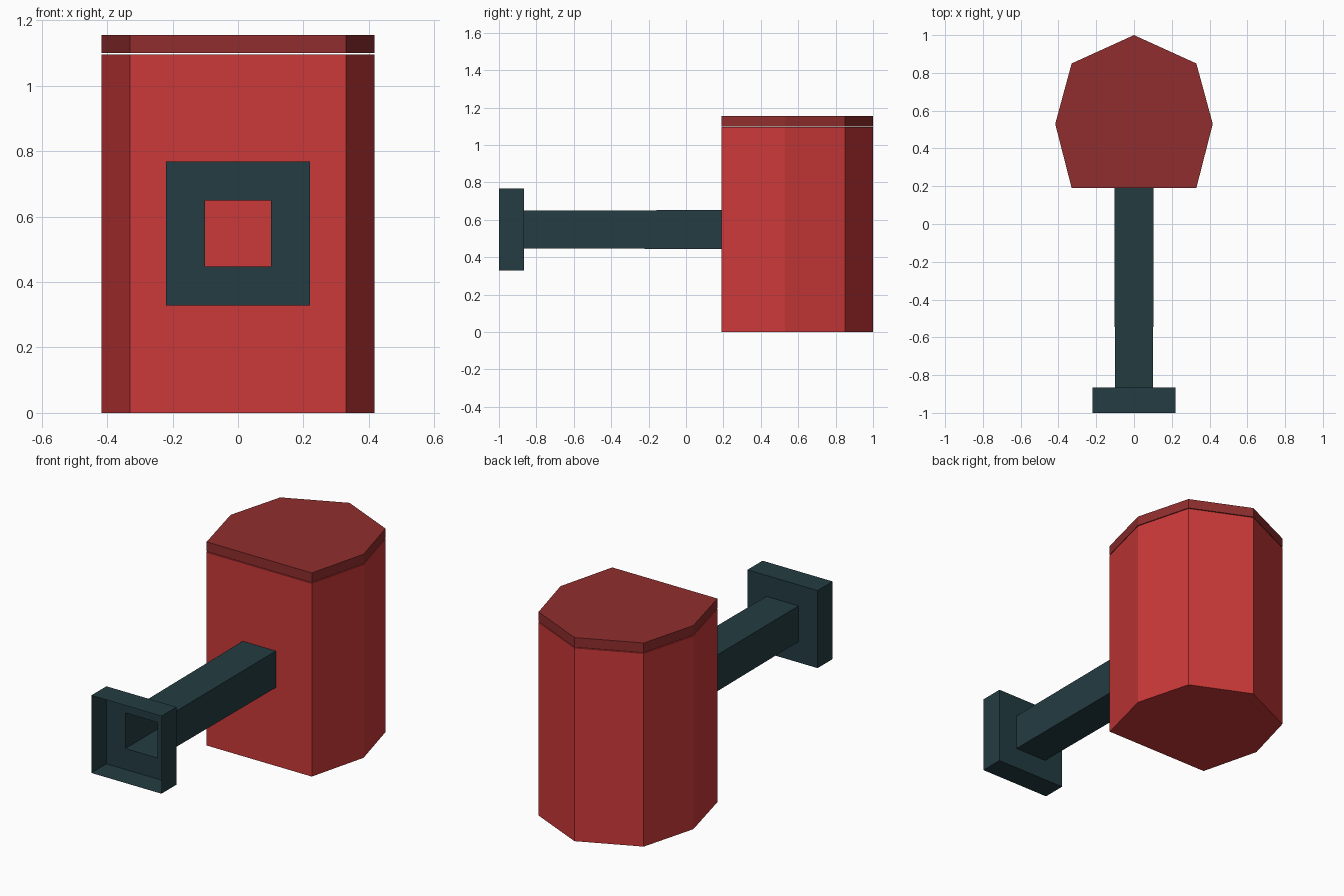
import bpy, bmesh

if "Cube" in bpy.data.objects:
    bpy.data.objects.remove(bpy.data.objects["Cube"])


def material(name, rgb):
    m = bpy.data.materials.new(name)
    m.diffuse_color = (*rgb, 1)
    m.use_nodes = True
    m.node_tree.nodes["Principled BSDF"].inputs["Base Color"].default_value = m.diffuse_color
    return m


red = material("red", (0.60, 0.040, 0.040))
dark_red = material("dark_red", (0.28, 0.027, 0.027))
slate = material("dark_teal", (0.017, 0.045, 0.054))


def finish(name, bm, mat):
    me = bpy.data.meshes.new(name)
    bm.to_mesh(me)
    bm.free()
    me.materials.append(mat)
    ob = bpy.data.objects.new(name, me)
    bpy.context.collection.objects.link(ob)
    return ob


def prism(name, outline, z0, z1, mat):
    bm = bmesh.new()
    face = bm.faces.new([bm.verts.new((x, y, z0)) for x, y in outline])
    top = bmesh.ops.extrude_face_region(bm, geom=[face], use_keep_orig=True)["geom"]
    for v in top:
        if isinstance(v, bmesh.types.BMVert):
            v.co.z = z1
    bmesh.ops.recalc_face_normals(bm, faces=bm.faces[:])
    return finish(name, bm, mat)


# Seven-sided drum, half profile mirrored across x = 0
half = [(0.33, 0.19), (0.417, 0.53), (0.33, 0.85)]
outline = half + [(0, 1.0)] + [(-x, y) for x, y in reversed(half)]
prism("drum_body", outline, 0, 1.096, red)
prism("drum_lid", outline, 1.10, 1.155, dark_red)

# Hollow square arm with an open-fronted end flange, made of thin sheets
CZ = 0.548
rings = [(0.22, -1.0), (0.22, -0.865), (0.101, -0.865), (0.104, 0.19)]
bm = bmesh.new()
loops = [[bm.verts.new((sx * r, y, CZ + sz * r))
          for sx, sz in ((-1, -1), (1, -1), (1, 1), (-1, 1))] for r, y in rings]
for a, b in zip(loops, loops[1:]):
    for i in range(4):
        j = (i + 1) % 4
        bm.faces.new((a[i], a[j], b[j], b[i]))
finish("hollow_arm_and_flange", bm, slate)
